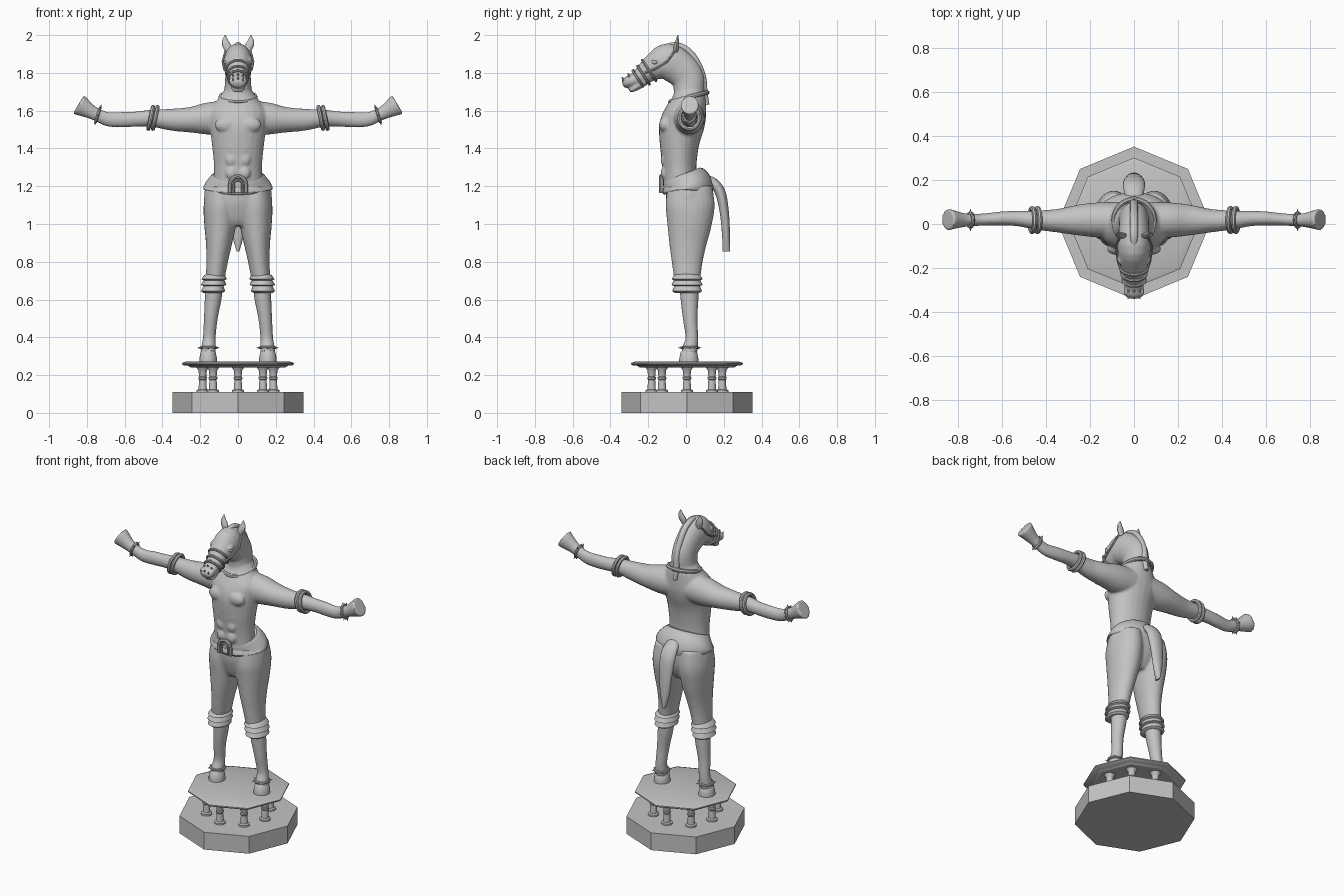
import bpy, bmesh
from math import sin, cos, pi, radians
from mathutils import Vector, Matrix

cube = bpy.data.objects.get("Cube")
if cube:
    bpy.data.objects.remove(cube)

stone = bpy.data.materials.new("grey_stone")
stone.use_nodes = True
GREY = (0.55, 0.55, 0.55, 1)
stone.diffuse_color = GREY
stone.node_tree.nodes["Principled BSDF"].inputs["Base Color"].default_value = GREY

X, Y, Z = Vector((1, 0, 0)), Vector((0, 1, 0)), Vector((0, 0, 1))


def smooth_rows(rows, steps):
    """Catmull-Rom interpolation of loft sections."""
    rows = [Vector(r) for r in rows]
    out = []
    for i in range(len(rows) - 1):
        a, b = rows[max(i - 1, 0)], rows[i]
        c, d = rows[i + 1], rows[min(i + 2, len(rows) - 1)]
        for k in range(steps):
            t = k / steps
            out.append((b * 2 + (c - a) * t + (a * 2 - b * 5 + c * 4 - d) * t ** 2
                        + (b * 3 - a - c * 3 + d) * t ** 3) / 2)
    return out + [rows[-1]]


def loft(bm, rows, u=X, n=24, steps=4):
    """Skin elliptical sections (x, y, z, radius along u, other radius)."""
    rows = smooth_rows(rows, steps)
    mids = [Vector(r[:3]) for r in rows]
    rings = []
    for i, r in enumerate(rows):
        t = mids[min(i + 1, len(mids) - 1)] - mids[max(i - 1, 0)]
        v = t.cross(u).normalized()
        rings.append([bm.verts.new(mids[i] + u * r[3] * cos(a) + v * r[4] * sin(a))
                      for a in (2 * pi * k / n for k in range(n))])
    for p, q in zip(rings, rings[1:]):
        for k in range(n):
            j = (k + 1) % n
            bm.faces.new((p[k], p[j], q[j], q[k]))
    bm.faces.new(rings[0])
    bm.faces.new(rings[-1])


def ball(bm, centre, size):
    m = Matrix.Translation(centre) @ Matrix.Diagonal((*size, 1))
    bmesh.ops.create_uvsphere(bm, u_segments=16, v_segments=10, radius=1, matrix=m)


def spike(bm, base, direction, r, h):
    d = Vector(direction).normalized()
    m = Matrix.Translation(Vector(base) + d * h / 2) @ Z.rotation_difference(d).to_matrix().to_4x4()
    bmesh.ops.create_cone(bm, cap_ends=True, segments=8, radius1=r, radius2=r * 0.1,
                          depth=h, matrix=m)


def finish(name, bm, voxel=None, angle=35):
    bmesh.ops.recalc_face_normals(bm, faces=bm.faces)
    mesh = bpy.data.meshes.new(name)
    bm.to_mesh(mesh)
    bm.free()
    mesh.materials.append(stone)
    ob = bpy.data.objects.new(name, mesh)
    bpy.context.collection.objects.link(ob)
    if voxel:
        mod = ob.modifiers.new("fuse", 'REMESH')
        mod.mode, mod.voxel_size, mod.use_smooth_shade = 'VOXEL', voxel, True
        mod = ob.modifiers.new("soften", 'SMOOTH')
        mod.factor, mod.iterations = 0.5, 5
    else:
        bpy.ops.object.select_all(action='DESELECT')
        ob.select_set(True)
        bpy.context.view_layer.objects.active = ob
        bpy.ops.object.shade_smooth_by_angle(angle=radians(angle))
    return ob


def part(name, rows, **kw):
    bm = bmesh.new()
    loft(bm, rows, **kw)
    return finish(name, bm)


def tube(name, points, r, closed=False):
    cu = bpy.data.curves.new(name, 'CURVE')
    cu.dimensions, cu.bevel_depth, cu.bevel_resolution, cu.use_fill_caps = '3D', r, 2, True
    sp = cu.splines.new('POLY')
    sp.points.add(len(points) - 1)
    for p, co in zip(sp.points, points):
        p.co = (*co, 1)
    sp.use_cyclic_u = closed
    cu.materials.append(stone)
    ob = bpy.data.objects.new(name, cu)
    bpy.context.collection.objects.link(ob)
    bpy.ops.object.select_all(action='DESELECT')
    ob.select_set(True)
    bpy.context.view_layer.objects.active = ob
    bpy.ops.object.convert(target='MESH')
    bpy.ops.object.shade_smooth_by_angle(angle=radians(40))


def ring(name, centre, u, v, r, spikes=0):
    c, u, v = Vector(centre), Vector(u), Vector(v)
    tube(name, [c + u * cos(2 * pi * k / 32) + v * sin(2 * pi * k / 32) for k in range(32)], r, True)
    if spikes:
        bm = bmesh.new()
        for k in range(spikes):
            d = u * cos(2 * pi * k / spikes) + v * sin(2 * pi * k / spikes)
            spike(bm, c + d, d, r * 0.8, r * 2.4)
        finish(name + "_studs", bm)


# Plinth, platform and columns
C = 0.005
part("plinth", [(0, C, z, .346, .346) for z in (0, .11)], n=8, steps=1)
part("platform", [(0, C, z, r, r) for z, r in
                  ((.24, .25), (.25, .265), (.252, .288), (.258, .296), (.265, .296), (.272, .275), (.272, .26))],
     n=8, steps=1)
column = ((.105, .032), (.12, .032), (.125, .022), (.175, .019), (.18, .023),
          (.188, .023), (.193, .019), (.225, .022), (.245, .036))
for k in range(8):
    x, y = .187 * cos(k * pi / 4), C + .187 * sin(k * pi / 4)
    part("column", [(x, y, z, r, r) for z, r in column], n=16, steps=1)

# Torso, arms, neck and head fused into one skin
bm = bmesh.new()
loft(bm, [(0, -.03, 1.19, .13, .09), (0, -.035, 1.3, .127, .09), (0, -.035, 1.42, .138, .104),
          (0, -.025, 1.51, .15, .118), (0, -.003, 1.58, .165, .112), (0, .015, 1.65, .115, .092),
          (0, .018, 1.7, .08, .08)])
loft(bm, [(0, .015, 1.6, .09, .085), (0, .017, 1.7, .074, .082), (0, .01, 1.77, .068, .088),
          (0, -.035, 1.825, .07, .094), (0, -.1, 1.857, .076, .1), (0, -.167, 1.832, .068, .073),
          (0, -.22, 1.795, .053, .054), (0, -.27, 1.765, .045, .037), (0, -.315, 1.748, .044, .03),
          (0, -.335, 1.74, .028, .018)])
loft(bm, [(0, -.19, 1.79, .045, .035), (0, -.24, 1.743, .04, .024), (0, -.28, 1.714, .035, .015),
          (0, -.3, 1.706, .025, .01)])
for s in (-1, 1):
    loft(bm, [(s * x, y, z, ry, rz) for x, y, z, ry, rz in
              ((.05, .015, 1.565, .085, .09), (.16, .018, 1.558, .08, .085), (.25, .018, 1.552, .07, .068),
               (.35, .015, 1.552, .053, .058), (.45, .018, 1.56, .043, .046), (.53, .025, 1.556, .035, .04),
               (.6, .025, 1.553, .032, .041), (.68, .02, 1.553, .028, .038), (.74, .018, 1.575, .028, .034),
               (.78, .018, 1.595, .033, .038), (.82, .02, 1.618, .043, .05), (.845, .02, 1.633, .05, .058))], u=Y)
    ball(bm, (s * .062, -.113, 1.525), (.062, .03, .042))
    for z in (1.27, 1.34, 1.41):
        ball(bm, (s * .034, -.119, z), (.03, .015, .032))
    ball(bm, (s * .06, -.16, 1.87), (.018, .025, .012))
    ball(bm, (s * .035, -.31, 1.762), (.014, .014, .012))
finish("body", bm, voxel=.007)

# Trousers
bm = bmesh.new()
loft(bm, [(0, .01, 1.23, .15, .105), (0, .015, 1.18, .176, .122), (0, .015, 1.1, .178, .118),
          (0, .012, 1.03, .15, .095), (0, .012, .99, .1, .07)])
for s in (-1, 1):
    loft(bm, [(s * x, y, z, rx, ry) for x, y, z, rx, ry in
              ((.085, .02, 1.2, .08, .118), (.092, .022, 1.1, .09, .13), (.094, .018, 1, .085, .118),
               (.1, .01, .9, .07, .1), (.11, .006, .8, .057, .082), (.122, .007, .7, .05, .068))])
finish("trousers", bm, voxel=.008)

# Shins, hooves, cuffs and bangles
for s, side in ((-1, "right"), (1, "left")):
    part(side + "_shin", [(s * x, y, z, rx, ry) for x, y, z, rx, ry in
                          ((.127, .015, .72, .045, .05), (.13, .018, .62, .045, .048), (.144, .022, .5, .036, .038),
                           (.152, .031, .4, .033, .033), (.156, .022, .345, .038, .04), (.157, .016, .32, .038, .04))])
    part(side + "_hoof", [(s * .158, .015, z, r, r + .004) for z, r in
                          ((.27, .047), (.285, .047), (.32, .04), (.33, .032))], steps=1)
    part(side + "_cuff", [(s * (.129 + (z - .68) * -.1), .006, z, r, r + .015) for z, r in
                          ((.635, .05), (.645, .064), (.672, .053), (.677, .068), (.702, .055),
                           (.708, .067), (.73, .054), (.735, .045))], steps=1)
    ring(side + "_anklet", (s * .156, .02, .345), X * .04, Y * .042, .008, 8)
    ring(side + "_bracelet", (s * .742, .018, 1.577), Y * .031, (s * -.012, 0, .037), .008, 8)
    for x in (.438, .462):
        ring(side + "_armband", (s * x, .018, 1.562), Y * .053, (s * -.012, 0, .058), .011)
    # Ears and eyes
    part(side + "_ear", [(s * x, y, z, rx, ry) for x, y, z, rx, ry in
                         ((.048, -.055, 1.91, .018, .012), (.06, -.05, 1.945, .024, .014),
                          (.068, -.046, 1.972, .016, .009), (.068, -.043, 2, .002, .002))], n=12)
    bm = bmesh.new()
    ball(bm, (s * .064, -.165, 1.857), (.012, .016, .012))
    finish(side + "_eye", bm)
    # Cheek straps
    tube(side + "_cheek_strap", [(s * x, y, z) for x, y, z in
                                 ((.056, -.22, 1.8), (.073, -.165, 1.82), (.081, -.1, 1.86), (.066, -.06, 1.915))], .006)

# Collar
ring("collar", (0, .015, 1.672), X * .092, (0, .098, .025), .012)

# Mane along the crest
part("mane", [(0, y, z, r, .016) for y, z, r in
              ((-.15, 1.905, .006), (-.1, 1.937, .014), (-.045, 1.946, .018), (.015, 1.915, .018),
               (.06, 1.855, .018), (.09, 1.78, .018), (.098, 1.7, .02), (.108, 1.63, .012))], n=12)

# Halter bands and studs on the muzzle
for y, z, rx, rv in ((-.195, 1.813, .062, .066), (-.225, 1.788, .055, .058), (-.255, 1.77, .05, .05)):
    ring("nose_band", (0, y, z), X * rx, Vector((0, -.55, .83)) * rv, .007)
bm = bmesh.new()
for k in range(5):
    for x in (-.022, 0, .022):
        spike(bm, (x, -.205 - .03 * k, 1.843 - .021 * k - abs(x) * .3), (x * 10, -.6, .8), .009, .026)
finish("muzzle_studs", bm)

# Sash, horseshoe buckle and tail
part("sash", [(0, -.022, 1.262, .13, .104), (0, -.015, 1.245, .147, .116), (0, .005, 1.205, .178, .132),
              (0, .01, 1.185, .182, .136), (0, .01, 1.178, .172, .126)], n=32)
for r, w in ((.042, .01), (.022, .006)):
    arch = [(r * cos(pi * k / 12), -.134, 1.21 + r * sin(pi * k / 12)) for k in range(13)]
    tube("buckle", [(r, -.134, 1.165)] + arch + [(-r, -.134, 1.165)], w)
part("tail", [(0, .06, 1.235, .025, .02), (0, .13, 1.228, .042, .025), (0, .18, 1.17, .05, .028),
              (0, .203, 1.06, .042, .024), (0, .212, .94, .03, .021), (0, .213, .855, .007, .019)])
